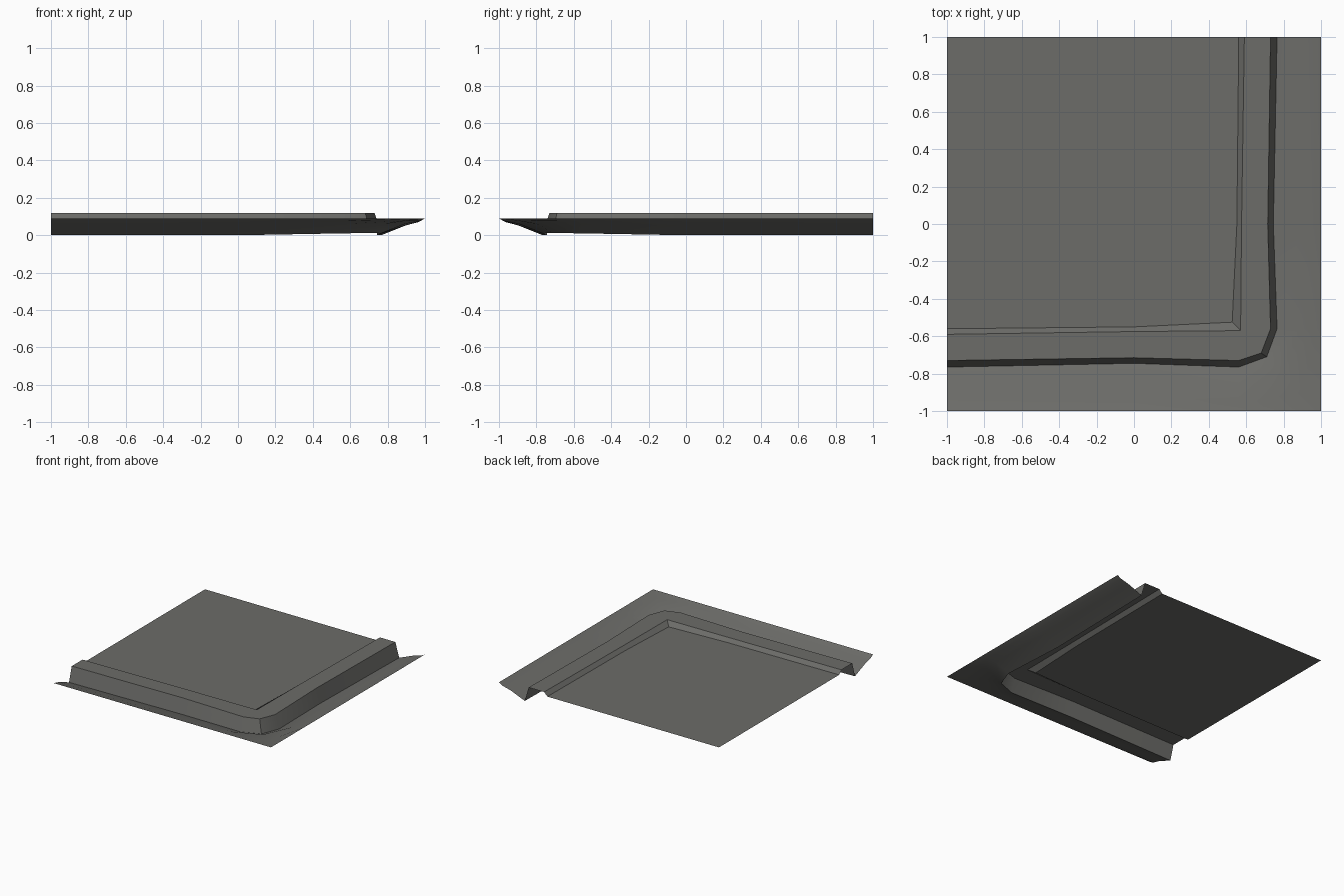
import bpy, bmesh

if "Cube" in bpy.data.objects:
    bpy.data.objects.remove(bpy.data.objects["Cube"])

# material
mat = bpy.data.materials.new("asphalt grey")
mat.diffuse_color = (0.15, 0.15, 0.14, 1)
mat.use_nodes = True
mat.node_tree.nodes["Principled BSDF"].inputs["Base Color"].default_value = mat.diffuse_color

# Rings of the kerb corner, inside to outside. Each holds the front leg:
# points at x = -1, 0, the bend start and the diagonal; the side leg mirrors it.
RINGS = [
    [(-1, -.56, .09), (0, -.55, .09), (.525, -.525, .09), (.525, -.525, .09)],    # slab edge
    [(-1, -.59, .12), (0, -.575, .12), (.57, -.57, .12), (.57, -.57, .12)],       # kerb top, inner
    [(-1, -.73, .12), (0, -.715, .12), (.56, -.73, .12), (.68, -.69, .12)],       # kerb top, outer
    [(-1, -.765, 0), (0, -.745, 0), (.56, -.765, .01), (.71, -.71, .012)],        # gutter bottom
    [(-1, -.895, .052), (0, -.895, .052), (.56, -.89, .06), (.785, -.795, .06)],  # verge slope
    [(-1, -.965, .07), (0, -.955, .07), (.56, -.965, .075), (.9, -.9, .078)],     # verge lip
    [(-1, -1, .09), (0, -1, .09), (.56, -1, .09), (1, -1, .09)],                  # tile edge
]


def full_ring(half):
    """Add the side leg by mirroring across the corner diagonal."""
    return half + [(-y, -x, z) for x, y, z in reversed(half[:-1])]


bm = bmesh.new()
rows = [[bm.verts.new(p) for p in full_ring(r)] for r in RINGS]

# kerb, gutter and verge
for a, b in zip(rows, rows[1:]):
    for i in range(len(a) - 1):
        bm.faces.new((a[i], b[i], b[i + 1], a[i + 1]))

# flat road slab, a fan from the far corner
hub = bm.verts.new((-1, 1, .09))
for p, q in zip(rows[0], rows[0][1:]):
    bm.faces.new((hub, p, q))

bmesh.ops.remove_doubles(bm, verts=bm.verts, dist=1e-4)
bmesh.ops.dissolve_degenerate(bm, edges=bm.edges, dist=1e-4)
bm.normal_update()
if sum(f.normal.z * f.calc_area() for f in bm.faces) < 0:
    bmesh.ops.reverse_faces(bm, faces=bm.faces)

mesh = bpy.data.meshes.new("road_corner_tile")
bm.to_mesh(mesh)
bm.free()
mesh.materials.append(mat)
tile = bpy.data.objects.new("road_corner_tile", mesh)
bpy.context.collection.objects.link(tile)
bpy.context.view_layer.objects.active = tile
tile.select_set(True)
bpy.ops.object.shade_smooth_by_angle(angle=0.5)
